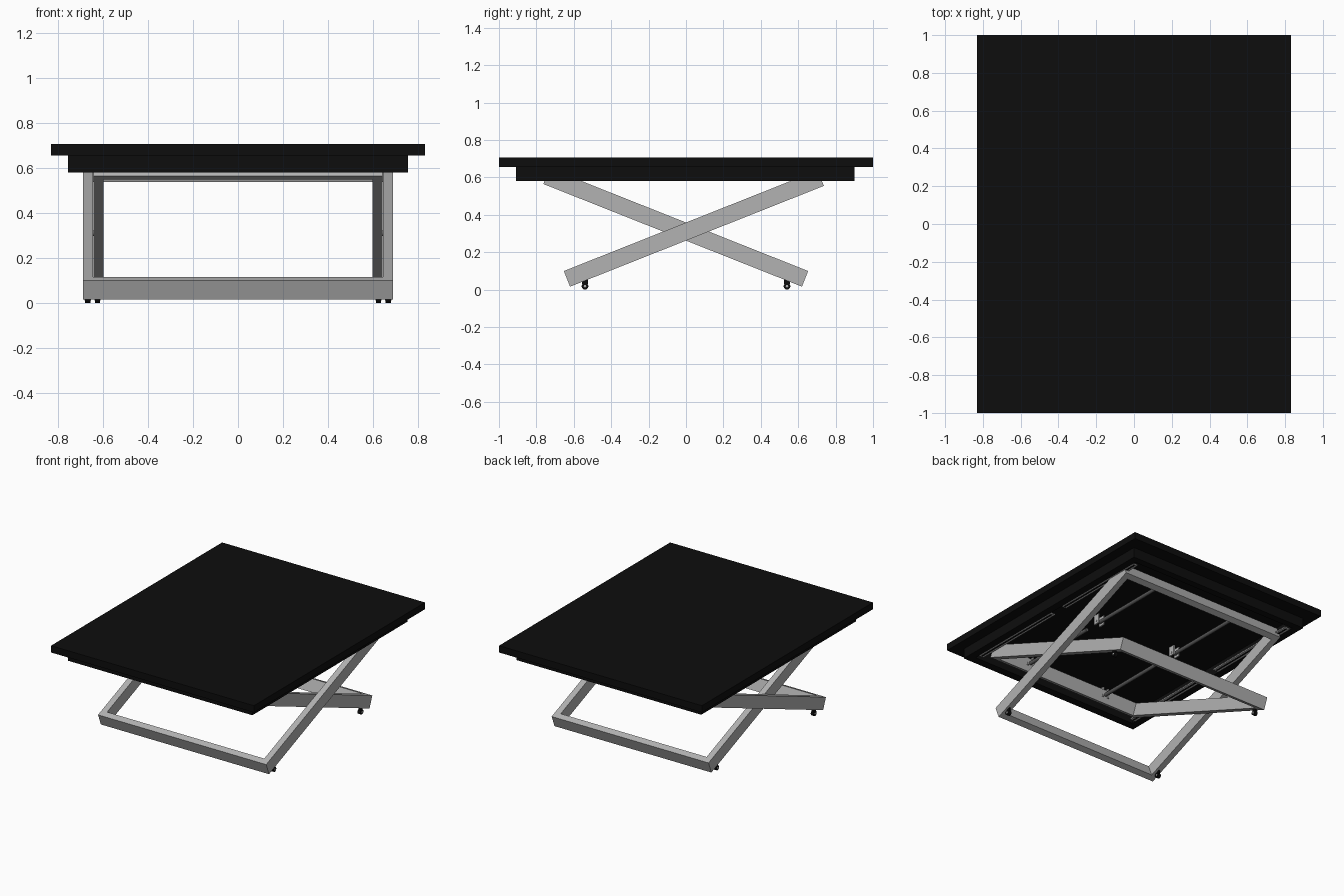
import bpy, bmesh, math
from mathutils import Matrix, Vector

cube = bpy.data.objects.get("Cube")
if cube:
    bpy.data.objects.remove(cube, do_unlink=True)


def material(name, value):
    mat = bpy.data.materials.new(name)
    mat.use_nodes = True
    colour = (value, value, value, 1)
    mat.diffuse_color = colour
    mat.node_tree.nodes["Principled BSDF"].inputs["Base Color"].default_value = colour
    return mat


BLACK = material("black laminate", 0.004)
STEEL = material("grey steel", 0.45)
DARK = material("dark strut grey", 0.1)


def finish(name, bm, mat, matrix=None):
    bmesh.ops.recalc_face_normals(bm, faces=bm.faces)
    mesh = bpy.data.meshes.new(name)
    bm.to_mesh(mesh)
    bm.free()
    mesh.materials.append(mat)
    obj = bpy.data.objects.new(name, mesh)
    bpy.context.collection.objects.link(obj)
    if matrix:
        obj.matrix_world = matrix
    return obj


def box(name, low, high, mat):
    low, high = Vector(low), Vector(high)
    bm = bmesh.new()
    bmesh.ops.create_cube(bm, size=1)
    bmesh.ops.scale(bm, vec=high - low, verts=bm.verts)
    bmesh.ops.translate(bm, vec=(low + high) / 2, verts=bm.verts)
    return finish(name, bm, mat)


def cylinder(name, centre, radius, length, axis, mat, sides=16):
    bm = bmesh.new()
    bmesh.ops.create_cone(bm, cap_ends=True, segments=sides, radius1=radius,
                          radius2=radius, depth=length)
    turn = Matrix.Rotation(math.pi / 2, 4, "Y" if axis == "X" else "X")
    obj = finish(name, bm, mat, Matrix.Translation(centre) @ turn)
    for face in obj.data.polygons:
        face.use_smooth = len(face.vertices) == 4
    return obj


def ring(name, outer, inner, low, high, mat, matrix=None):
    """Rectangular ring with mitred corners; outer and inner are x0, y0, x1, y1."""
    bm = bmesh.new()
    loops = []
    for (x0, y0, x1, y1), z in ((outer, low), (outer, high), (inner, high), (inner, low)):
        corners = ((x0, y0), (x1, y0), (x1, y1), (x0, y1))
        loops.append([bm.verts.new((x, y, z)) for x, y in corners])
    for a in range(4):
        b = (a + 1) % 4
        for i in range(4):
            j = (i + 1) % 4
            bm.faces.new((loops[a][i], loops[a][j], loops[b][j], loops[b][i]))
    return finish(name, bm, mat, matrix)


# Table top and hollow apron under it
box("table_top", (-0.83, -1, 0.655), (0.83, 1, 0.705), BLACK)
ring("apron", (-0.755, -0.91, 0.755, 0.9), (-0.7, -0.85, 0.7, 0.85), 0.58, 0.655, BLACK)

# Crossed leg frames
TUBE = 0.045
TILT = math.radians(21.65)
PIVOT = Matrix.Translation((0, 0, 0.31))


def leg_frame(name, half_width, reach, turn):
    outer = (-half_width, -0.685, half_width, reach)
    inner = (-half_width + TUBE, -0.685 + TUBE, half_width - TUBE, reach - TUBE)
    matrix = PIVOT @ Matrix.Rotation(turn, 4, "Z") @ Matrix.Rotation(TILT, 4, "X")
    ring(name, outer, inner, -0.045, 0.045, STEEL, matrix)


leg_frame("outer_leg_frame", 0.688, 0.775, 0)
leg_frame("inner_leg_frame", 0.642, 0.803, math.pi)

for side, s in (("left", 1), ("right", -1)):
    # Pivot pins joining the frames
    cylinder(f"pivot_pin_{side}", (s * 0.643, 0, 0.31), 0.012, 0.07, "X", STEEL)

    # Castors under the low ends
    for end, x, y in (("front", 0.667, -0.54), ("back", 0.624, 0.54)):
        cylinder(f"castor_{end}_{side}", (s * x, y, 0.018), 0.018, 0.024, "X", BLACK)
        cylinder(f"castor_hub_{end}_{side}", (s * x, y, 0.018), 0.007, 0.028, "X", STEEL, 10)
        box(f"castor_fork_{end}_{side}", (s * x - 0.006, y - 0.016, 0.03),
            (s * x + 0.006, y + 0.016, 0.06), BLACK)

    # Slide rails inside the apron
    for end, y0, y1 in (("front", -0.82, -0.06), ("back", 0.06, 0.82)):
        box(f"slide_rail_{end}_{side}", (s * 0.678 - 0.022, y0, 0.583),
            (s * 0.678 + 0.022, y1, 0.592), STEEL)
        box(f"slide_rail_groove_{end}_{side}", (s * 0.678 - 0.006, y0 + 0.01, 0.581),
            (s * 0.678 + 0.006, y1 - 0.01, 0.584), BLACK)

    # Lift struts with their mounting brackets
    for end, y0, y1 in (("front", -0.72, -0.1), ("back", 0.03, 0.69)):
        x = s * 0.335
        cylinder(f"strut_{end}_{side}", (x, (y0 + y1) / 2, 0.605), 0.013, y1 - y0, "Y", DARK)
        for cheek in (-0.022, 0.022):
            box(f"strut_bracket_{end}_{side}", (x + cheek - 0.005, y0 - 0.025, 0.585),
                (x + cheek + 0.005, y0 + 0.025, 0.655), STEEL)
        cylinder(f"strut_pin_{end}_{side}", (x, y0, 0.605), 0.007, 0.06, "X", STEEL, 10)
